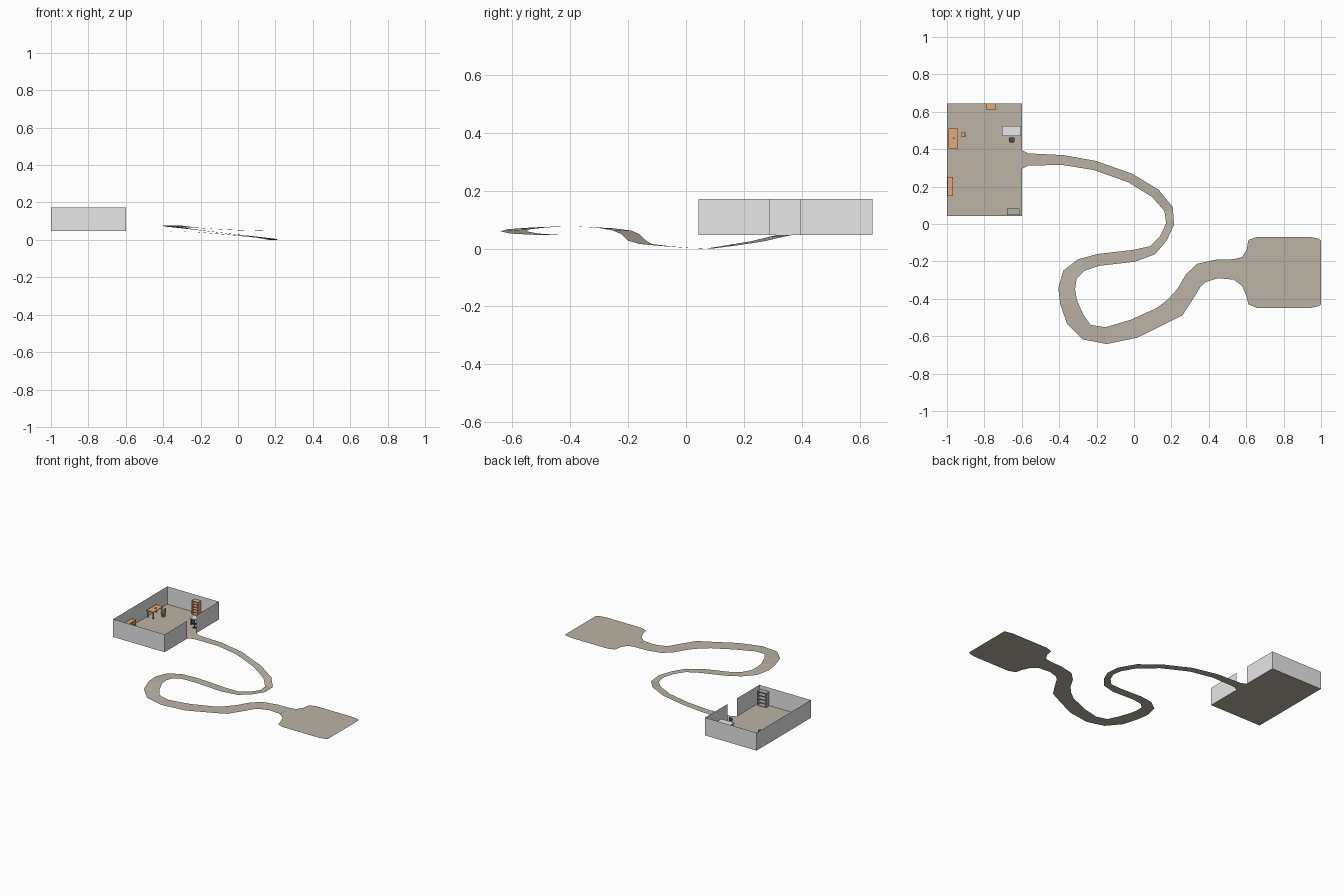
import bpy, bmesh
from mathutils import Vector

if "Cube" in bpy.data.objects:
    bpy.data.objects.remove(bpy.data.objects["Cube"])


def material(name, rgb):
    m = bpy.data.materials.new(name)
    m.diffuse_color = (*rgb, 1)
    m.use_nodes = True
    m.node_tree.nodes["Principled BSDF"].inputs["Base Color"].default_value = m.diffuse_color
    return m


STONE = material("taupe floor", (0.50, 0.45, 0.375))
WALL = material("pale grey", (0.8, 0.8, 0.8))
WOOD = material("orange wood", (0.85, 0.42, 0.20))
DARK = material("dark grey", (0.08, 0.08, 0.08))
METAL = material("metal grey", (0.45, 0.44, 0.41))
F = 0.047           # floor level
TOP = 0.172         # wall top


def make(name, bm, mat):
    me = bpy.data.meshes.new(name)
    bm.to_mesh(me)
    bm.free()
    me.materials.append(mat)
    ob = bpy.data.objects.new(name, me)
    bpy.context.collection.objects.link(ob)
    return ob


def boxes(name, mat, items):
    """Join boxes given as (x0, x1, y0, y1, z0, z1), z above the floor."""
    bm = bmesh.new()
    for x0, x1, y0, y1, z0, z1 in items:
        vs = bmesh.ops.create_cube(bm, size=1)["verts"]
        for v in vs:
            v.co = Vector(((x0 + x1) / 2 + v.co.x * (x1 - x0),
                           (y0 + y1) / 2 + v.co.y * (y1 - y0),
                           F + (z0 + z1) / 2 + v.co.z * (z1 - z0)))
    return make(name, bm, mat)


def sheet(name, mat, corners):
    bm = bmesh.new()
    bm.faces.new([bm.verts.new(c) for c in corners])
    return make(name, bm, mat)


def ribbon(name, mat, stations, fixed=None):
    """Flat strip through (x, y, z, width) stations."""
    bm = bmesh.new()
    rows = []
    for i, (x, y, z, w) in enumerate(stations):
        a, b = stations[max(i - 1, 0)], stations[min(i + 1, len(stations) - 1)]
        t = fixed or Vector((b[0] - a[0], b[1] - a[1])).normalized()
        n = Vector((-t.y, t.x, 0)) * w / 2
        c = Vector((x, y, z))
        rows.append((bm.verts.new(c + n), bm.verts.new(c - n)))
    for (l0, r0), (l1, r1) in zip(rows, rows[1:]):
        bm.faces.new((l0, r0, r1, l1))
    return make(name, bm, mat)


# room floor and thin walls, with a doorway on the right side
X0, X1, Y0, Y1 = -1.0, -0.6, 0.043, 0.645
sheet("room_floor", STONE, [(X0, Y0, F), (X1, Y0, F), (X1, Y1, F), (X0, Y1, F)])
for name, a, b in [("front_wall", (X0, Y0), (X1, Y0)),
                   ("right_wall_near", (X1, Y0), (X1, 0.29)),
                   ("right_wall_far", (X1, 0.395), (X1, Y1)),
                   ("back_wall", (X1, Y1), (X0, Y1)),
                   ("left_wall", (X0, Y1), (X0, Y0))]:
    sheet(name, WALL, [(*a, F), (*b, F), (*b, TOP), (*a, TOP)])

# winding path: dips, climbs, then levels out
ribbon("path", STONE, [
    (-.60, .345, F, .10), (-.565, .345, F, .065), (-.38, .342, F, .053),
    (-.21, .313, .041, .05), (-.02, .246, .025, .05), (.115, .163, .012, .052),
    (.185, .08, 0, .05), (.193, 0, .003, .043), (.158, -.075, .009, .043),
    (.10, -.14, .016, .05), (0, -.17, .028, .064), (-.19, -.192, .05, .064),
    (-.283, -.22, .062, .07), (-.342, -.27, .07, .083), (-.36, -.345, .075, .09),
    (-.35, -.417, .077, .092), (-.315, -.508, .073, .10), (-.254, -.578, .067, .088),
    (-.15, -.597, .06, .09), (0, -.56, .052, .102), (.144, -.492, .048, .097),
    (.22, -.446, F, .115), (.273, -.375, F, .10), (.318, -.30, F, .102),
    (.36, -.262, F, .108), (.444, -.24, F, .10), (.535, -.243, F, .11)])
# end platform with flared entry and clipped corners
ribbon("platform", STONE, [
    (.535, -.243, F, .11), (.578, -.254, F, .155), (.602, -.262, F, .25),
    (.612, -.258, F, .345), (.658, -.259, F, .38), (.94, -.259, F, .38),
    (.99, -.259, F, .36), (1.0, -.259, F, .34)], Vector((1, 0)))


def table(name, x0, x1, y0, y1, h, top_mat, leg_mat):
    boxes(name + "_top", top_mat, [(x0, x1, y0, y1, h - .005, h)])
    t, e = .005, .003
    boxes(name + "_legs", leg_mat,
          [(x, x + t, y, y + t, 0, h - .005)
           for x in (x0 + e, x1 - e - t) for y in (y0 + e, y1 - e - t)])


# wooden desk with a small object, and its chair
table("wooden_desk", -.993, -.94, .405, .51, .052, WOOD, WOOD)
boxes("desk_object", DARK, [(-.967, -.959, .455, .463, .052, .056)])
table("wooden_chair", -.926, -.902, .465, .489, .03, WOOD, WOOD)
boxes("wooden_chair_back", WOOD, [(-.906, -.902, .465, .489, .042, .058),
                                  (-.906, -.902, .465, .469, .03, .042),
                                  (-.906, -.902, .485, .489, .03, .042)])

# pale desk with a dark swivel chair
table("pale_desk", -.705, -.605, .47, .523, .05, WALL, DARK)
boxes("swivel_chair", DARK, [(-.668, -.64, .44, .463, .027, .032),
                             (-.657, -.651, .449, .455, .003, .027),
                             (-.67, -.638, .450, .454, 0, .004),
                             (-.656, -.652, .437, .466, 0, .004),
                             (-.666, -.642, .437, .440, .036, .06)])


def shelf(name, mat, x0, x1, y0, y1, h, n, axis, back):
    """Open shelving; axis = direction it opens along, back = closed end."""
    t = .004
    items = [(x0, x1, y0, y1, z, z + t)
             for z in (i * (h - t) / n for i in range(n + 1))]
    if axis == "y":
        items += [(x0, x0 + t, y0, y1, 0, h), (x1 - t, x1, y0, y1, 0, h)]
        items.append((x0, x1, y1 - t, y1, 0, h) if back else (x0, x1, y0, y0 + t, 0, h))
    else:
        items += [(x0, x1, y0, y0 + t, 0, h), (x0, x1, y1 - t, y1, 0, h),
                  (x0, x0 + t, y0, y1, 0, h)]
    return boxes(name, mat, items)


# tall bookcase on the back wall, metal rack by the front wall
shelf("tall_bookcase", WOOD, -.788, -.739, .611, .644, .095, 5, "y", True)
shelf("metal_rack", METAL, -.68, -.612, .048, .083, .10, 4, "y", False)
# low bookcase on the left wall with uneven upright stacks
shelf("low_bookcase", WOOD, -.998, -.968, .15, .25, .05, 2, "x", True)
boxes("low_bookcase_dividers", WOOD, [(-.998, -.97, y, y + .004, 0, .05)
                                      for y in (.182, .214)])
